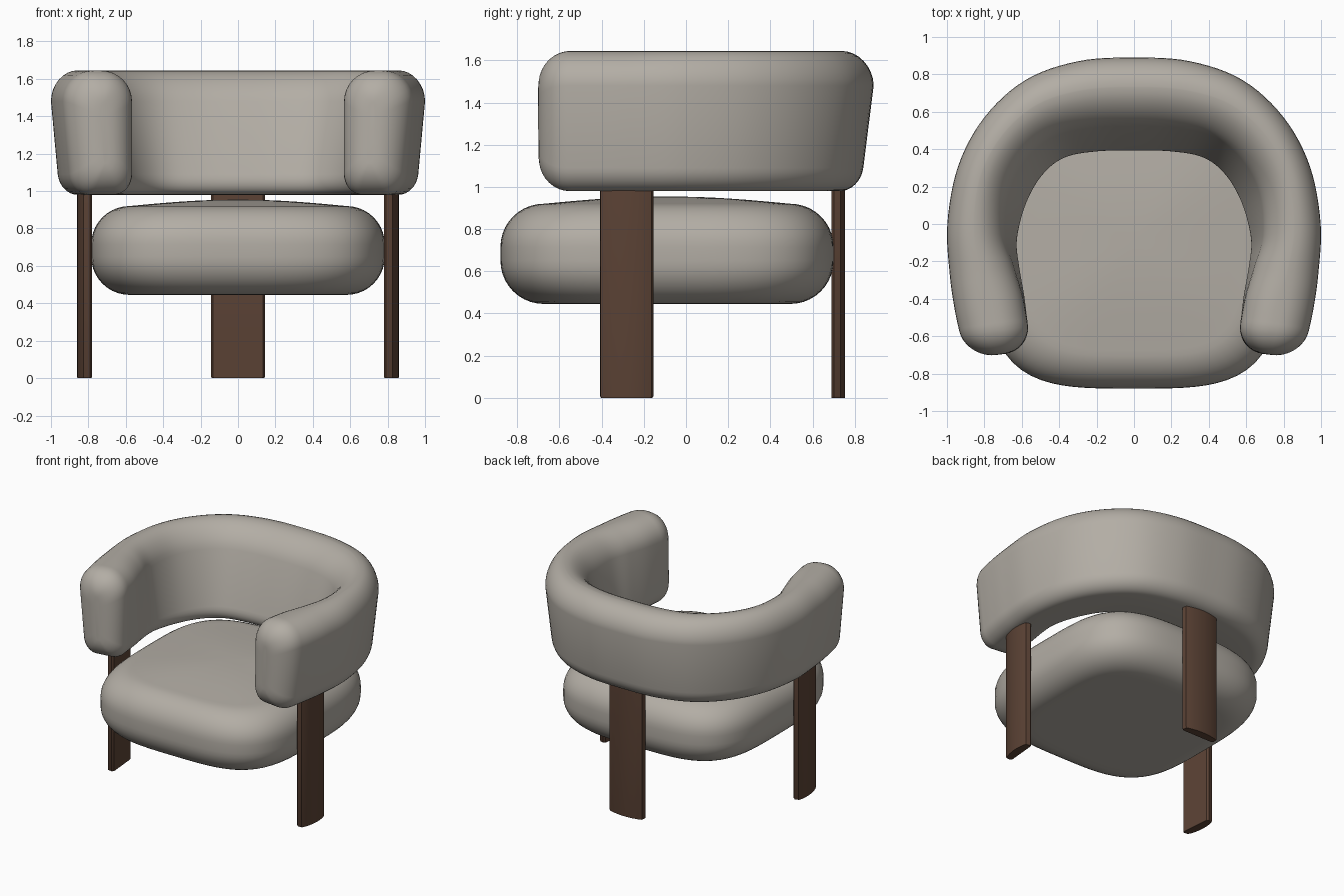
import bpy, bmesh, math
from mathutils import Vector

if "Cube" in bpy.data.objects:
    bpy.data.objects.remove(bpy.data.objects["Cube"])


def material(name, col):
    m = bpy.data.materials.new(name)
    m.diffuse_color = (*col, 1)
    m.use_nodes = True
    m.node_tree.nodes["Principled BSDF"].inputs["Base Color"].default_value = m.diffuse_color
    return m


fabric = material("warm grey fabric", (0.45, 0.42, 0.375))
wood = material("dark wood", (0.107, 0.056, 0.036))


def loft(name, rings, mat, angle=60):
    """Skin closed rings of equal length and cap both ends."""
    bm = bmesh.new()
    vr = [[bm.verts.new(p) for p in r] for r in rings]
    n = len(rings[0])
    for a, b in zip(vr, vr[1:]):
        for i in range(n):
            j = (i + 1) % n
            bm.faces.new((a[i], a[j], b[j], b[i]))
    bm.faces.new(vr[0][::-1])
    bm.faces.new(vr[-1])
    bmesh.ops.recalc_face_normals(bm, faces=bm.faces)
    me = bpy.data.meshes.new(name)
    bm.to_mesh(me)
    bm.free()
    me.materials.append(mat)
    ob = bpy.data.objects.new(name, me)
    bpy.context.collection.objects.link(ob)
    bpy.context.view_layer.objects.active = ob
    ob.select_set(True)
    bpy.ops.object.shade_smooth_by_angle(angle=math.radians(angle))
    ob.select_set(False)
    return ob


# Wrap-around backrest: outer xy, inner xy at the base, inner lean fraction
half = [
    (0.30, 0.87, 0.20, 0.36, 0.40),
    (0.58, 0.77, 0.36, 0.33, 0.41),
    (0.80, 0.57, 0.47, 0.245, 0.42),
    (0.94, 0.31, 0.555, 0.10, 0.40),
    (0.998, 0.0, 0.61, -0.08, 0.27),
    (0.985, -0.27, 0.607, -0.22, 0.13),
    (0.96, -0.45, 0.585, -0.38, 0.04),
    (0.935, -0.57, 0.57, -0.52, 0.0),
]
stations = ([(-a, b, -c, d, e) for a, b, c, d, e in reversed(half)]
            + [(0, 0.89, 0, 0.365, 0.40)] + half)


def spline(pts, steps):
    out = []
    for i in range(len(pts) - 1):
        p0, p1, p2, p3 = (pts[max(0, min(len(pts) - 1, i + k))] for k in (-1, 0, 1, 2))
        for s in range(steps):
            t = s / steps
            out.append([0.5 * (2 * b + (c - a) * t + (2 * a - 5 * b + 4 * c - d) * t * t
                               + (3 * b - a - 3 * c + d) * t ** 3)
                        for a, b, c, d in zip(p0, p1, p2, p3)])
    return out + [list(pts[-1])]


Z0, Z1 = 0.98, 1.645


def section(st, inset=0.0, push=None):
    """Leaning rounded rectangle between inner and outer points."""
    o, i, lean = Vector((st[0], st[1], 0)), Vector((st[2], st[3], 0)), st[4]
    w, h = (o - i).length, Z1 - Z0
    ring = []
    for sx, sz, a0 in ((1, 1, 0), (0, 1, 90), (0, 0, 180), (1, 0, 270)):
        rz = 0.165 if sz else 0.11
        rx = min(0.49, rz / (w * (1 - lean * sz)))
        for k in range(9):
            a = math.radians(a0 + k * 90 / 8)
            f = (1 - rx if sx else rx) + rx * math.cos(a)
            zf = (1 - rz / h if sz else rz / h) + rz / h * math.sin(a)
            f = 0.5 + (f - 0.5) * (1 - 2 * inset / w)
            zf = 0.5 + (zf - 0.5) * (1 - 2 * inset / h)
            left, right = lean * zf, 1 - 0.12 * (1 - min(1, zf / 0.75))
            p = i + (o - i) * (left + f * (right - left))
            p.z = Z0 + h * zf
            ring.append(p + push if push else p)
    return ring


path = spline(stations, 6)
R = 0.165


def cap(st, side):
    """Rounded arm end."""
    d = Vector((-0.22 * side, -1, 0)).normalized()
    return [section(st, R * (1 - math.cos(t)), d * (R * 0.95 * math.sin(t)))
            for t in (math.radians(90 * k / 9) for k in range(1, 10))]


rings = cap(path[0], -1)[::-1] + [section(s) for s in path] + cap(path[-1], 1)
loft("backrest", rings, fabric)

# Seat cushion: superellipse plan, rounded rim, slightly domed top
AX, AY, CY = 0.785, 0.79, -0.09


def plan(d, z, n=3.6, count=96):
    r = []
    for k in range(count):
        a = 2 * math.pi * k / count
        c, s = math.cos(a), math.sin(a)
        q = (abs(c) ** n + abs(s) ** n) ** (-1 / n)
        r.append(Vector(((AX - d) * c * q, CY + (AY - d) * s * q, z)))
    return r


rim, lo, hi = 0.205, 0.445, 0.92
seat = [plan(rim + 0.3, lo), plan(rim + 0.05, lo)]
for k in range(11):
    t = math.radians(90 * k / 10)
    seat.append(plan(rim * (1 - math.sin(t)), lo + rim * (1 - math.cos(t))))
for k in range(11):
    t = math.radians(90 * k / 10)
    seat.append(plan(rim * (1 - math.cos(t)), hi - rim * (1 - math.sin(t))))
for k in range(1, 9):
    f = k / 8
    seat.append(plan(rim + (AX - rim - 0.02) * f, hi + 0.034 * math.sin(f * math.pi / 2)))
loft("seat_cushion", seat, fabric)


# Legs: flat planks with a gently bowed outer face (local +y is outwards)
def leg(name, x, y, rot, width, thick):
    w, e = width / 2, 0.012
    outline = [(-w + e, -thick / 2), (w - e, -thick / 2), (w, -thick / 2 + e)]
    for k in range(9):
        u = 1 - k / 4
        bow = thick / 2 - 0.022 * u * u
        outline.append((u * (w - (e / 2 if abs(u) == 1 else 0)), bow))
    outline.append((-w, -thick / 2 + e))
    c, s = math.cos(rot), math.sin(rot)

    def ring(z, k):
        return [Vector((x + k * (px * c - py * s), y + k * (px * s + py * c), z))
                for px, py in outline]
    loft(name, [ring(0, 0.96), ring(0.008, 1), ring(1.03, 1)], wood, 35)


leg("back_leg", 0, 0.722, 0, 0.29, 0.066)
leg("right_leg", 0.825, -0.283, math.radians(-95), 0.255, 0.068)
leg("left_leg", -0.825, -0.283, math.radians(95), 0.255, 0.068)
